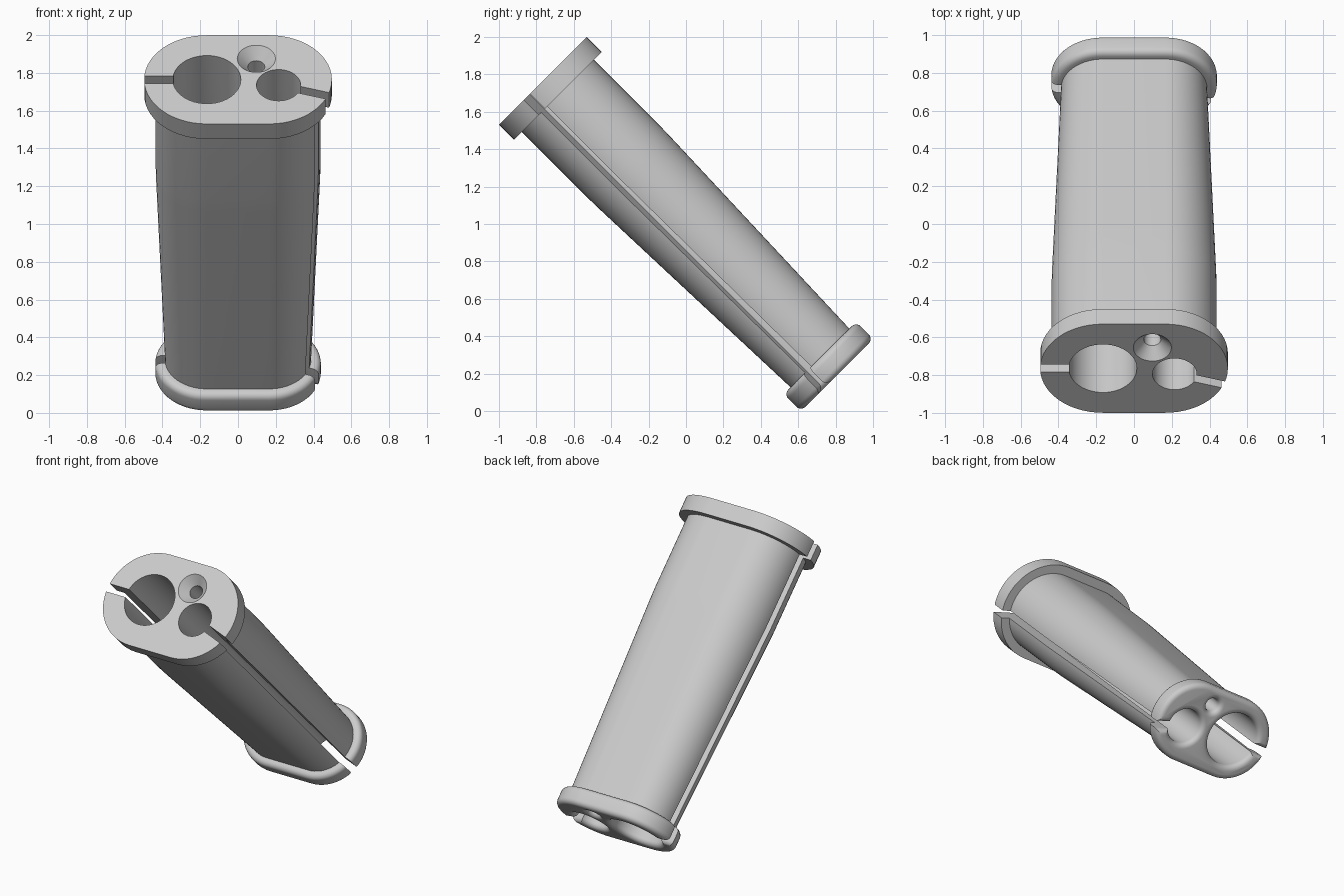
import bpy, bmesh, math
from math import sin, cos, pi
from mathutils import Matrix

cube = bpy.data.objects.get("Cube")
if cube:
    bpy.data.objects.remove(cube)

grey = bpy.data.materials.new("plain grey")
grey.use_nodes = True
grey.diffuse_color = (0.6, 0.6, 0.6, 1)
grey.node_tree.nodes["Principled BSDF"].inputs["Base Color"].default_value = (0.6, 0.6, 0.6, 1)

LENGTH = 2.224
FILLET = 0.035


def loft(name, rings):
    """Solid skinned through closed rings of equal point count."""
    bm = bmesh.new()
    loops = [[bm.verts.new(p) for p in ring] for ring in rings]
    n = len(loops[0])
    for a, b in zip(loops, loops[1:]):
        for i in range(n):
            j = (i + 1) % n
            bm.faces.new((a[i], a[j], b[j], b[i]))
    bm.faces.new(loops[0][::-1])
    bm.faces.new(loops[-1])
    bmesh.ops.recalc_face_normals(bm, faces=bm.faces)
    mesh = bpy.data.meshes.new(name)
    bm.to_mesh(mesh)
    bm.free()
    mesh.materials.append(grey)
    ob = bpy.data.objects.new(name, mesh)
    bpy.context.collection.objects.link(ob)
    return ob


def stadium(r, h, half=0.165, n=28):
    """Outline with round ends and flat sides."""
    pts = []
    for side in (1, -1):
        for i in range(n + 1):
            t = -pi / 2 + pi * i / n
            pts.append((side * (half + r * cos(t)), side * r * sin(t), h))
    return pts


def arc(steps=5):
    """Fillet offsets: (extra width, height) from the mouth inward."""
    return [(FILLET * (1 - sin(t)), FILLET * (1 - cos(t)))
            for t in (pi / 2 * i / steps for i in range(steps + 1))]


def bore(name, x, y, profile, n=48):
    return loft(name, [[(x + r * cos(2 * pi * i / n), y + r * sin(2 * pi * i / n), h)
                        for i in range(n)] for r, h in profile])


def hole(name, x, y, r, top):
    flare = [(r + w, h) for w, h in arc()]
    return bore(name, x, y, [(r + FILLET, -0.1)] + flare + top)


def slot(name, x, y, angle, width):
    """Radial cut running the full length, flared at the lower end."""
    half = [(width / 2 + FILLET, -0.1)]
    half += [(width / 2 + w, h) for w, h in arc()] + [(width / 2, 2.4)]
    outline = half + [(-w, h) for w, h in reversed(half)]
    ob = loft(name, [[(d, w, h) for w, h in outline] for d in (0, 0.6)])
    ob.data.transform(Matrix.Translation((x, y, 0)) @ Matrix.Rotation(angle, 4, 'Z'))
    return ob


# Grip with a rounded lower flange, tapered shaft and square upper flange
lower = [(0.274 - w, h) for w, h in arc()]
lower = [(0.274 - FILLET * (1 - cos(t)), FILLET * (1 - sin(t)))
         for t in (pi / 2 * (1 - i / 5) for i in range(6))][::-1]
lower.reverse()
upper = [(0.274 - 0.035 * (1 - cos(t)), 0.095 + 0.035 * sin(t))
         for t in (pi / 2 * i / 5 for i in range(6))]
shaft = [(0.222, 0.13), (0.27, 1.5), (0.2725, 1.6), (0.2725, 2.111)]
flange = [(0.332, 2.111), (0.332, LENGTH)]
grip = loft("grip_handle", [stadium(r, h) for r, h in lower + upper + shaft + flange])

# Bores and side slots
cutters = [
    hole("large_bore_cutter", -0.165, 0, 0.18, [(0.18, 2.4)]),
    hole("small_bore_cutter", 0.215, -0.042, 0.117, [(0.117, 2.4)]),
    hole("screw_bore_cutter", 0.097, 0.156, 0.045,
         [(0.045, LENGTH - 0.06), (0.101, LENGTH), (0.101, 2.4)]),
    slot("right_slot_cutter", -0.165, 0, pi, 0.057),
    slot("left_slot_cutter", 0.215, -0.042, math.radians(-17), 0.05),
]
bpy.context.view_layer.objects.active = grip
for cutter in cutters:
    cutter.hide_render = True
    mod = grip.modifiers.new(cutter.name, 'BOOLEAN')
    mod.operation = 'DIFFERENCE'
    mod.solver = 'EXACT'
    mod.object = cutter
    bpy.ops.object.modifier_apply(modifier=mod.name)
for cutter in cutters:
    bpy.data.objects.remove(cutter)

# Shade, then lean the grip forward
bpy.ops.object.select_all(action='DESELECT')
grip.select_set(True)
bpy.ops.object.shade_smooth_by_angle(angle=math.radians(30))
grip.rotation_euler = (pi / 4, 0, 0)
grip.location = (0, 0.808, 0.192)
